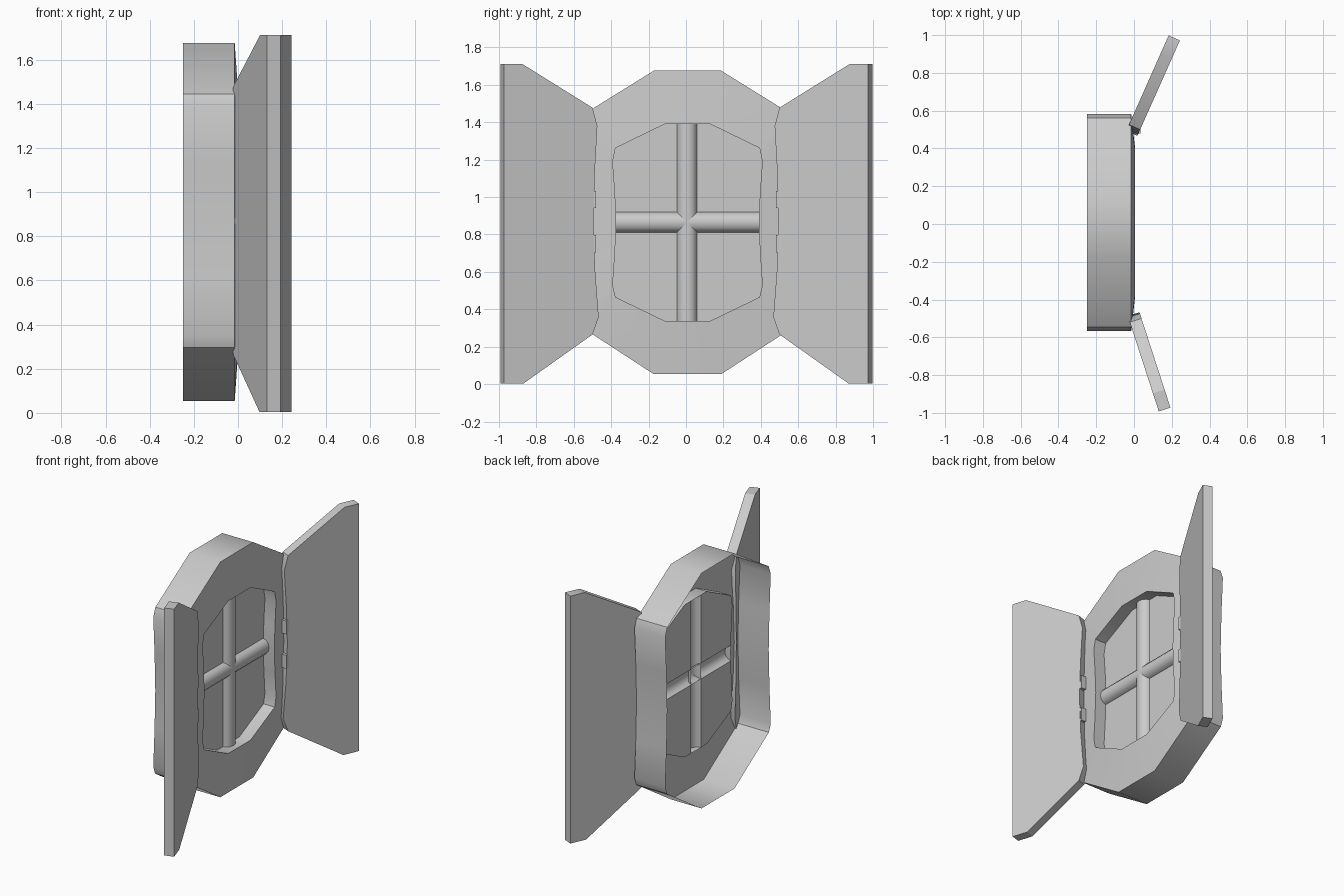
import bpy, bmesh, math
from mathutils import Vector

if "Cube" in bpy.data.objects:
    bpy.data.objects.remove(bpy.data.objects["Cube"])

CY = 0.008          # centre line of the window
PANE_X = -0.08      # depth of the panes


def finish(name, bm, angle=35):
    me = bpy.data.meshes.new(name)
    bm.to_mesh(me)
    bm.free()
    ob = bpy.data.objects.new(name, me)
    bpy.context.collection.objects.link(ob)
    bpy.ops.object.select_all(action='DESELECT')
    ob.select_set(True)
    bpy.context.view_layer.objects.active = ob
    bpy.ops.object.shade_smooth_by_angle(angle=math.radians(angle))
    return ob


def ring(half):
    """Mirror a right-hand half outline (top to bottom) into a closed loop."""
    return [(CY + y, z) for y, z in half] + [(CY - y, z) for y, z in reversed(half)]


def loft(bm, rows, closed=True):
    vs = [[bm.verts.new(p) for p in r] for r in rows]
    n = len(rows[0])
    for a, b in zip(vs, vs[1:]):
        for i in range(n if closed else n - 1):
            j = (i + 1) % n
            bm.faces.new((a[i], b[i], b[j], a[j]))


outer = ring([(.178, 1.677), (.552, 1.445), (.575, 1.385), (.561, 1.13), (.553, .87),
              (.561, .61), (.575, .35), (.555, .297), (.18, .053)])
inner = ring([(.122, 1.39), (.385, 1.262), (.4, 1.19), (.388, 1.03), (.381, .87),
              (.388, .7), (.4, .53), (.385, .465), (.122, .338)])

# Open-backed frame: outer wall, slightly dished front plate, inner lip
bm = bmesh.new()
loft(bm, [[(x, y, z) for y, z in r] for x, r in
          ((-.25, outer), (-.015, outer), (.005, inner), (PANE_X, inner))])
finish("window_frame", bm)

# Four panes: one sheet with the strips behind the bars removed
BZ, BY, HW = .865, .005, .054
bm = bmesh.new()
bm.faces.new([bm.verts.new((PANE_X, y, z)) for y, z in reversed(inner)])
for axis, c in ((Vector((0, 1, 0)), BY), (Vector((0, 0, 1)), BZ)):
    for s in (-HW, HW):
        bmesh.ops.bisect_plane(bm, geom=bm.verts[:] + bm.edges[:] + bm.faces[:],
                               plane_co=axis * (c + s), plane_no=axis)
strips = [f for f in bm.faces if abs(f.calc_center_median().y - BY) < HW - .01
          or abs(f.calc_center_median().z - BZ) < HW - .01]
bmesh.ops.delete(bm, geom=strips, context='FACES')
finish("panes", bm)

# Rounded glazing bars
arc = [(HW * math.cos(math.pi * k / 6), .045 * math.sin(math.pi * k / 6)) for k in range(7)]
bm = bmesh.new()
loft(bm, [[(PANE_X + h, BY + w, z) for w, h in arc] for z in (1.39, .338)], False)
finish("vertical_bar", bm)
bm = bmesh.new()
loft(bm, [[(PANE_X + h, y, BZ + w) for w, h in arc] for y in (-.378, .389)], False)
finish("horizontal_bar", bm)

# Open shutters and their hinges
profile = [(.5, 1.478), (.474, 1.38), (.488, 1.13), (.495, .87), (.486, .61), (.467, .357),
           (.5, .265), (.868, .004), (.972, .004), (.972, 1.712), (.876, 1.712)]
for side, name, tip_x, deg in ((1, "right", .243, 24), (-1, "left", .193, 18)):
    a = math.radians(deg)

    def face_x(y):
        return tip_x - (.972 - y) * math.tan(a)

    bm = bmesh.new()
    front = bm.faces.new([bm.verts.new((face_x(y), side * y, z)) for y, z in profile])
    ext = bmesh.ops.extrude_face_region(bm, geom=[front], use_keep_orig=True)
    bmesh.ops.translate(bm, verts=[v for v in ext['geom'] if isinstance(v, bmesh.types.BMVert)],
                        vec=(-.065 * math.cos(a), side * .065 * math.sin(a), 0))
    bmesh.ops.recalc_face_normals(bm, faces=bm.faces[:])
    finish(name + "_shutter", bm, 30)

    bm = bmesh.new()
    for z in (.987, .75):
        made = bmesh.ops.create_cube(bm, size=1)['verts']
        bmesh.ops.scale(bm, verts=made, vec=(.035, .024, .092))
        bmesh.ops.translate(bm, verts=made, vec=(.016, side * .492, z))
    finish(name + "_hinges", bm)
